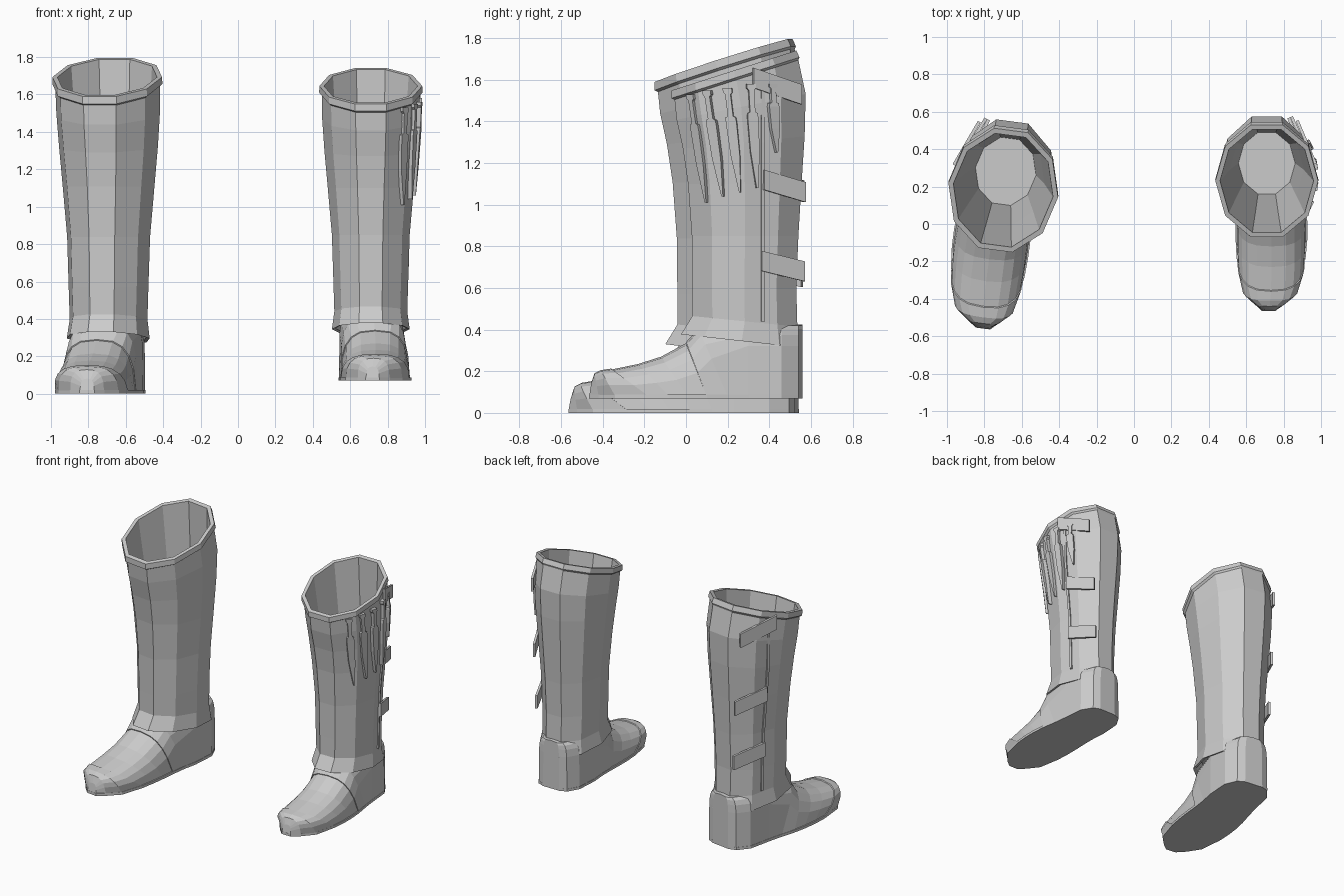
import bpy, math
from mathutils import Matrix, Vector

if "Cube" in bpy.data.objects:
    bpy.data.objects.remove(bpy.data.objects["Cube"])

grey = bpy.data.materials.new("grey leather")
grey.diffuse_color = (0.6, 0.6, 0.6, 1)
grey.use_nodes = True
grey.node_tree.nodes["Principled BSDF"].inputs["Base Color"].default_value = grey.diffuse_color
CX, N = 0.71, 10


def make(name, verts, faces, xf):
    me = bpy.data.meshes.new(name)
    me.from_pydata([xf @ Vector(v) for v in verts], [], faces)
    me.materials.append(grey)
    ob = bpy.data.objects.new(name, me)
    bpy.context.collection.objects.link(ob)
    # consistent outward normals, also for the mirrored boot
    bpy.context.view_layer.objects.active = ob
    ob.select_set(True)
    bpy.ops.object.mode_set(mode='EDIT')
    bpy.ops.mesh.select_all(action='SELECT')
    bpy.ops.mesh.normals_make_consistent(inside=False)
    bpy.ops.object.mode_set(mode='OBJECT')
    ob.select_set(False)
    return ob


def loft(name, rings, xf):
    """Closed skin through equal-length rings, capped at both ends."""
    n = len(rings[0])
    verts = [v for r in rings for v in r]
    faces = [(i * n + j, i * n + (j + 1) % n, (i + 1) * n + (j + 1) % n, (i + 1) * n + j)
             for i in range(len(rings) - 1) for j in range(n)]
    faces += [tuple(range(n)), tuple(range(len(verts) - n, len(verts)))]
    return make(name, verts, faces, xf)


# Shaft rings: height, tilt, front y, back y, half width
OUTER = [(1.60, .32, -.055, .54, .262), (1.47, .20, -.045, .575, .260),
         (1.30, .10, -.015, .57, .248), (1.10, 0, .01, .555, .230),
         (0.85, 0, .028, .54, .208), (0.60, 0, .03, .53, .200),
         (0.44, -.10, .03, .535, .195)]
LINING = [(0.44, 0, .16, .49, .152), (1.0, 0, .06, .52, .198), (1.645, .32, -.045, .505, .25)]
RIM = [(1.645, .32, -.07, .53, .275), (1.61, .32, -.07, .545, .276)]
HEM = [(0.345, -.11, -.024, .56, .208), (0.35, -.11, .0, .545, .190), (0.41, 0, .05, .52, .17)]


def ring(z, tilt, f, b, rx):
    cy, ry = (f + b) / 2, (b - f) / 2 / math.cos(math.pi / N)
    out = []
    for k in range(N):
        a = 2 * math.pi * k / N
        dy = ry * math.sin(a)
        out.append((CX + rx * math.cos(a), cy + dy, z + tilt * dy))
    return out


def surface(y, z):
    """Point and outward direction on the outer side of the shaft."""
    rows = OUTER
    z = min(max(z, rows[-1][0]), rows[0][0])
    for hi, lo in zip(rows, rows[1:]):
        if lo[0] <= z <= hi[0]:
            t = (hi[0] - z) / (hi[0] - lo[0])
            f, b, rx = (hi[i] + (lo[i] - hi[i]) * t for i in (2, 3, 4))
            break
    s = max(-.95, min(.95, (y - (f + b) / 2) / ((b - f) / 2)))
    c = math.sqrt(1 - s * s)
    return Vector((CX + rx * c * .98, y, 0)), Vector((c / rx, s * 2 / (b - f), 0)).normalized()


# Foot sections: top y, bottom y, centre x, half width, top z, squareness
FOOT = [(-.455, -.465, .72, .03, .14, .7), (-.44, -.42, .725, .08, .185, .7),
        (-.41, -.34, .728, .145, .20, .7), (-.36, -.18, .733, .178, .208, .75),
        (-.23, -.08, .735, .185, .235, .75), (-.12, .01, .735, .185, .27, .75),
        (0, .10, .733, .180, .335, .7), (.06, .20, .725, .172, .40, .5),
        (.30, .30, .715, .170, .42, .3), (.46, .46, .713, .158, .42, .3),
        (.54, .54, .712, .11, .42, .3), (.56, .56, .712, .06, .42, .3)]


def foot_ring(sec, grow):
    yt, yb, cx, w, top, p = sec
    out = []
    for k in range(11):
        a = math.pi * k / 10
        s, c = max(0, math.sin(a)) ** p, math.cos(a)
        x = math.copysign(abs(c) ** p, c)
        if k in (0, 10):
            s = 0
        out.append((cx + (w + grow) * x, yb + (yt - yb) * s, .08 + (top + grow - .08) * s))
    return out


def strip(name, path, half, lift, xf):
    """Thin rectangular-section strip along the shaft surface."""
    rings = []
    for (y, z), h in zip(path, half):
        p, n = surface(y, z)
        side = Vector((-n.y, n.x, 0)) * h
        p.z = z
        rings.append([p - side - n * .01, p + side - n * .01, p + side + n * lift, p - side + n * lift])
    return loft(name, rings, xf)


def boot(tag, xf):
    # Shaft, one closed skin: lining, rim, outer wall, flared hem
    loft(tag + "_shaft", [ring(*r) for r in LINING + RIM + OUTER + HEM], xf)
    # Foot in three pieces with stepped seams
    for name, a, b, g in (("toe_cap", 0, 4, .005), ("vamp", 3, 7, 0), ("heel_counter", 6, 12, .005)):
        loft(f"{tag}_{name}", [foot_ring(s, g) for s in FOOT[a:b]], xf)
    # Sole slab following the foot outline
    g = .007
    right = [(s[2] + s[3] + g, s[1]) for s in FOOT]
    left = [(s[2] - s[3] - g, s[1]) for s in reversed(FOOT)]
    loft(tag + "_sole", [[(x, y, z) for x, y in right + left] for z in (.07, .088)], xf)
    # Side seam between the straps
    zs = [1.55, 1.3, 1.1, .85, .6, .44]
    strip(tag + "_side_seam", [(.37, z) for z in zs], [.008] * len(zs), .004, xf)
    # Strap ends standing off the outer back
    for i, (x0, y0, z0, x1, y1, z1) in enumerate(((.962, .32, 1.61, .865, .55, 1.53),
                                                  (.925, .37, 1.12, .835, .57, 1.06),
                                                  (.900, .36, .73, .82, .565, .68))):
        d = Vector((x1 - x0, y1 - y0, 0)).normalized()
        n = Vector((d.y, -d.x, 0)) * .016
        rings = []
        for p in (Vector((x0, y0, z0)), Vector((x1, y1, z1))):
            up = Vector((0, 0, .048))
            rings.append([p - up, p + up, p + up + n, p - up + n])
        loft(f"{tag}_strap_{i + 1}", rings, xf)


right_xf = Matrix.Identity(4)
left_xf = (Matrix.Translation((-.70, .175, 0)) @ Matrix.Rotation(math.radians(-7.5), 4, 'Z')
           @ Matrix.Diagonal((-1.075, 1.075, 1.075, 1)) @ Matrix.Translation((-CX, -.225, -.07)))
boot("right_boot", right_xf)
boot("left_boot", left_xf)

# Row of throwing knives on the right boot: top y, z, tip y, z
KNIVES = [(.03, 1.53, .105, 1.01), (.105, 1.55, .18, 1.04), (.20, 1.56, .26, 1.06),
          (.31, 1.58, .34, 1.08), (.41, 1.58, .43, 1.25)]
SHAPE = [(0, .022), (.04, .022), (.06, .013), (.27, .013), (.28, .024),
         (.33, .026), (.65, .022), (1, .004)]
for i, (y0, z0, y1, z1) in enumerate(KNIVES):
    path = [(y0 + (y1 - y0) * t, z0 + (z1 - z0) * t) for t, _ in SHAPE]
    strip(f"knife_{i + 1}", path, [h for _, h in SHAPE], .02, right_xf)
